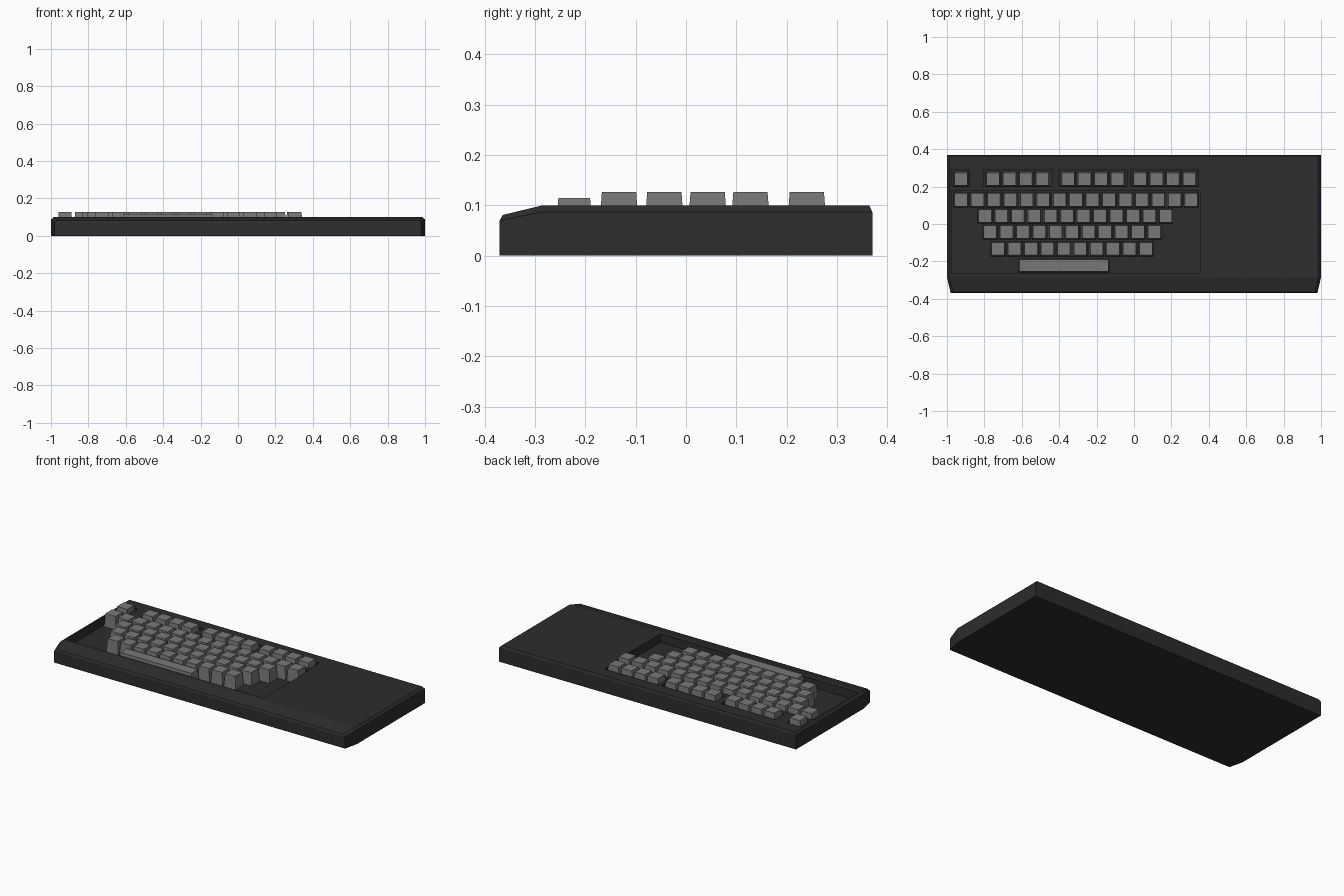
import bpy, bmesh

if "Cube" in bpy.data.objects:
    bpy.data.objects.remove(bpy.data.objects["Cube"])

FLOOR = 0.048      # height of the key well floor
PITCH = 0.0879     # key spacing


def material(name, v):
    m = bpy.data.materials.new(name)
    m.diffuse_color = (v, v, v, 1)
    m.use_nodes = True
    m.node_tree.nodes["Principled BSDF"].inputs["Base Color"].default_value = m.diffuse_color
    return m


dark = material("dark grey plastic", 0.026)
grey = material("grey key plastic", 0.19)


def finish(bm, name, mat):
    bmesh.ops.recalc_face_normals(bm, faces=bm.faces)
    me = bpy.data.meshes.new(name)
    bm.to_mesh(me)
    bm.free()
    ob = bpy.data.objects.new(name, me)
    bpy.context.collection.objects.link(ob)
    me.materials.append(mat)
    return ob


def block(bm, cx, cy, bottom, top, z0, z1):
    """Tapered box; bottom and top are (width, depth)."""
    rings = []
    for (w, d), z in ((bottom, z0), (top, z1)):
        rings.append([bm.verts.new((cx + sx * w / 2, cy + sy * d / 2, z))
                      for sx, sy in ((-1, -1), (1, -1), (1, 1), (-1, 1))])
    a, b = rings
    bm.faces.new(a[::-1])
    bm.faces.new(b)
    for i in range(4):
        j = (i + 1) % 4
        bm.faces.new((a[i], a[j], b[j], b[i]))


# Case: three mirrored rings (base, shoulder, top edge), each front / middle / back
bm = bmesh.new()
half_rings = [
    [(0.98, -0.37, 0), (1, -0.285, 0), (1, 0.37, 0)],
    [(0.98, -0.37, 0.07), (1, -0.285, 0.087), (1, 0.37, 0.087)],
    [(0.967, -0.364, 0.081), (0.986, -0.285, 0.1), (0.986, 0.364, 0.1)],
]
rings = []
for half in half_rings:
    pts = half + [(-x, y, z) for x, y, z in reversed(half)]
    rings.append([bm.verts.new(p) for p in pts])
for a, b in zip(rings, rings[1:]):
    for i in range(6):
        j = (i + 1) % 6
        bm.faces.new((a[i], a[j], b[j], b[i]))
bm.faces.new(rings[0][::-1])
t = rings[2]
bm.faces.new((t[0], t[1], t[4], t[5]))   # sloping front lip
bm.faces.new((t[1], t[2], t[3], t[4]))   # flat deck
case = finish(bm, "case", dark)

# Wells for the main keys and the four function key groups
bm = bmesh.new()
wells = [(-0.975, 0.356, -0.263, 0.176), (-0.972, -0.882, 0.2, 0.291),
         (-0.802, -0.439, 0.2, 0.291), (-0.4, -0.037, 0.2, 0.291),
         (-0.016, 0.346, 0.2, 0.291)]
for x0, x1, y0, y1 in wells:
    size = (x1 - x0, y1 - y0)
    block(bm, (x0 + x1) / 2, (y0 + y1) / 2, size, size, FLOOR, 0.2)
cutter = finish(bm, "well_cutter", dark)
cutter.hide_render = True
mod = case.modifiers.new("wells", 'BOOLEAN')
mod.operation = 'DIFFERENCE'
mod.solver = 'EXACT'
mod.object = cutter
bpy.context.view_layer.objects.active = case
bpy.ops.object.modifier_apply(modifier=mod.name)
bpy.data.objects.remove(cutter)

# Key rows: name, y, list of (first key x, key count)
rows = [
    ("function_keys", 0.24, [(-0.925, 1), (-0.754, 4), (-0.352, 4), (0.032, 4)]),
    ("number_keys", 0.128, [(-0.925, 15)]),
    ("upper_letter_keys", 0.043, [(-0.797, 12)]),
    ("home_letter_keys", -0.043, [(-0.77, 11)]),
    ("lower_letter_keys", -0.133, [(-0.727, 10)]),
]
for name, y, groups in rows:
    bm = bmesh.new()
    for x0, n in groups:
        for i in range(n):
            block(bm, x0 + i * PITCH, y, (0.08, 0.08), (0.068, 0.068), FLOOR - 0.002, 0.127)
    finish(bm, name, grey)

# Space bar
bm = bmesh.new()
block(bm, -0.375, -0.222, (0.488, 0.074), (0.476, 0.063), FLOOR - 0.002, 0.115)
finish(bm, "space_bar", grey)
